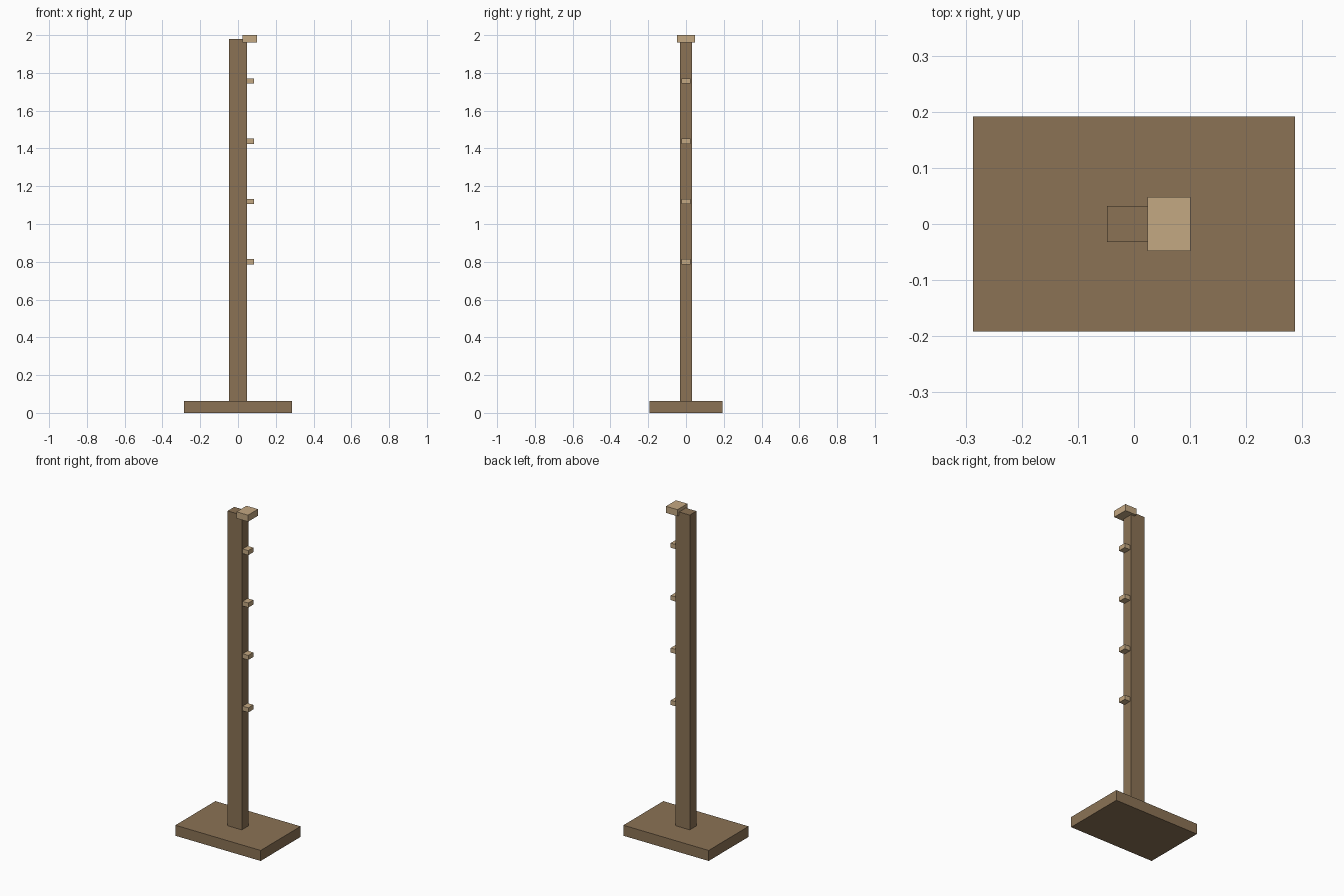
import bpy
import bmesh

default = bpy.data.objects.get("Cube")
if default:
    bpy.data.objects.remove(default, do_unlink=True)


def make_material(name, color):
    mat = bpy.data.materials.new(name)
    mat.use_nodes = True
    mat.diffuse_color = color
    mat.node_tree.nodes["Principled BSDF"].inputs["Base Color"].default_value = color
    return mat


def add_box(name, low, high, mat):
    """Flat-sided box spanning two opposite corners, origin at its centre."""
    bm = bmesh.new()
    bmesh.ops.create_cube(bm, size=1)
    bmesh.ops.scale(bm, vec=[h - l for l, h in zip(low, high)], verts=bm.verts)
    mesh = bpy.data.meshes.new(name)
    bm.to_mesh(mesh)
    bm.free()
    mesh.materials.append(mat)
    obj = bpy.data.objects.new(name, mesh)
    obj.location = [(l + h) / 2 for l, h in zip(low, high)]
    bpy.context.collection.objects.link(obj)
    return obj


dark_wood = make_material("dark_wood", (0.258, 0.171, 0.091, 1))
light_wood = make_material("light_wood", (0.552, 0.392, 0.223, 1))

BASE_TOP = 0.064
POST_X, POST_Y = 0.048, 0.032

# Base board and upright post
add_box("base", (-0.287, -0.192, 0), (0.287, 0.192, BASE_TOP), dark_wood)
add_box("post", (-POST_X, -POST_Y, BASE_TOP), (POST_X, POST_Y, 1.98), dark_wood)

# Top block, lapped over the post's left edge
add_box("top_block", (0.024, -0.048, 1.96), (0.101, 0.048, 2), light_wood)

# Evenly spaced pegs down the left face of the post
PEG_HALF = 0.014
for i in range(4):
    z = 0.8 + i * 0.319
    add_box(f"peg_{i + 1}", (POST_X - 0.01, -0.024, z - PEG_HALF),
            (0.086, 0.024, z + PEG_HALF), light_wood)
